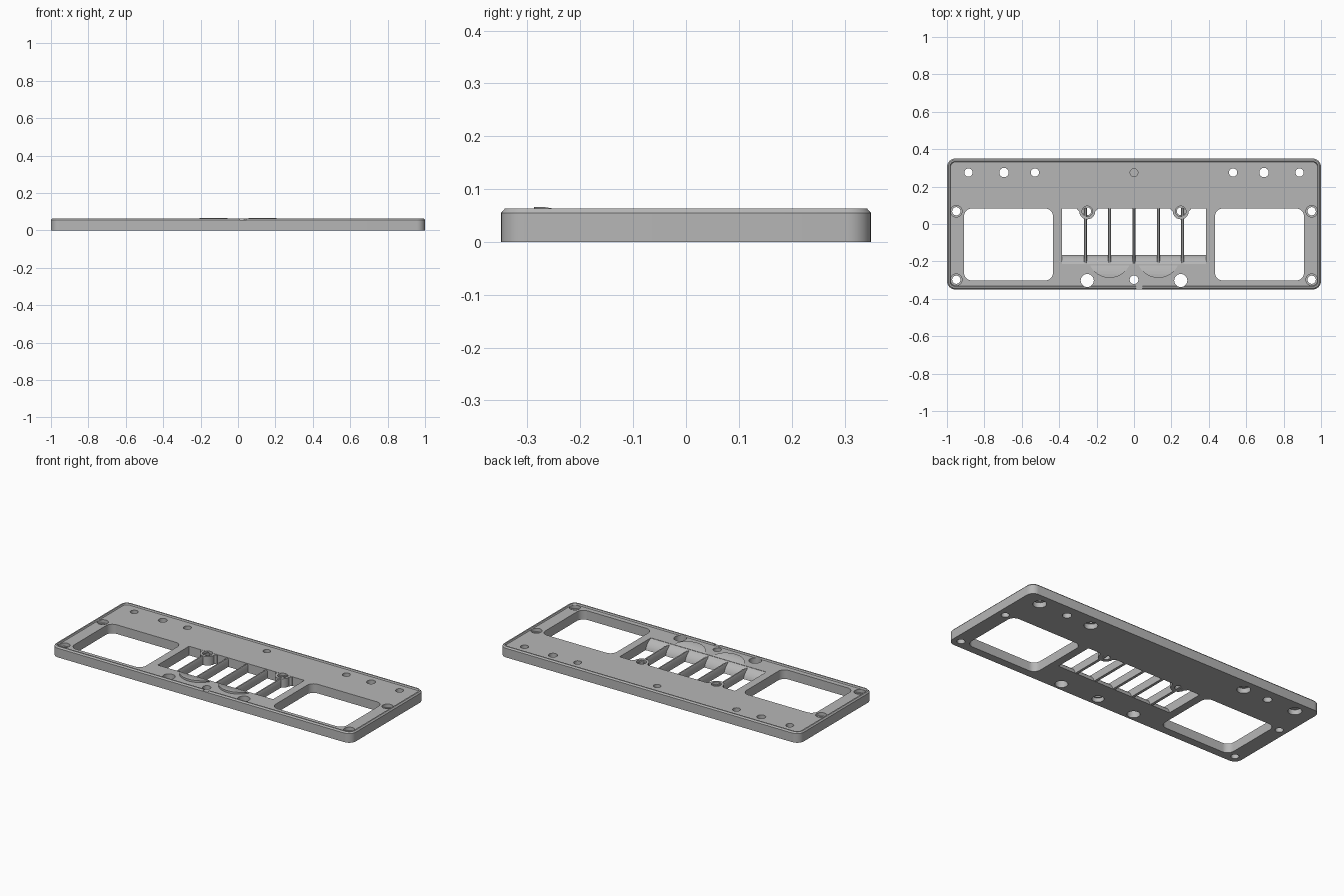
import bpy, bmesh
from math import pi, sin, cos, radians

old = bpy.data.objects.get("Cube")
if old:
    bpy.data.objects.remove(old)

GREY = (0.47, 0.47, 0.47, 1)
mat = bpy.data.materials.new("matte grey")
mat.use_nodes = True
mat.diffuse_color = GREY
bsdf = mat.node_tree.nodes["Principled BSDF"]
bsdf.inputs["Base Color"].default_value = GREY
bsdf.inputs["Roughness"].default_value = 0.6

FLOOR, TOP = 0.055, 0.063


def rounded(x0, x1, y0, y1, r, seg=8):
    """Outline of a rectangle with rounded corners."""
    pts = []
    corners = ((x1 - r, y1 - r), (x0 + r, y1 - r), (x0 + r, y0 + r), (x1 - r, y0 + r))
    for q, (cx, cy) in enumerate(corners):
        for i in range(seg + 1):
            a = pi / 2 * (q + i / seg)
            pts.append((cx + r * cos(a), cy + r * sin(a)))
    return pts


def circle(x, y, r, n=32):
    return [(x + r * cos(2 * pi * i / n), y + r * sin(2 * pi * i / n)) for i in range(n)]


def loft(name, loops):
    """Closed solid through matching loops of 3D points."""
    bm = bmesh.new()
    rings = [[bm.verts.new(p) for p in loop] for loop in loops]
    n = len(rings[0])
    for a, b in zip(rings, rings[1:]):
        for i in range(n):
            j = (i + 1) % n
            bm.faces.new((a[i], a[j], b[j], b[i]))
    bm.faces.new(rings[0][::-1])
    bm.faces.new(rings[-1])
    bmesh.ops.recalc_face_normals(bm, faces=bm.faces)
    me = bpy.data.meshes.new(name)
    bm.to_mesh(me)
    bm.free()
    me.materials.append(mat)
    ob = bpy.data.objects.new(name, me)
    bpy.context.collection.objects.link(ob)
    return ob


def prism(name, outline, z0, z1):
    return loft(name, [[(x, y, z) for x, y in outline] for z in (z0, z1)])


def side_prism(name, profile, x0, x1):
    """Extrude a y-z profile along x."""
    return loft(name, [[(x, y, z) for y, z in profile] for x in (x0, x1)])


def combine(ob, tool, operation="DIFFERENCE"):
    mod = ob.modifiers.new("combine", "BOOLEAN")
    mod.operation, mod.object, mod.solver = operation, tool, "EXACT"
    bpy.context.view_layer.objects.active = ob
    bpy.ops.object.modifier_apply(modifier=mod.name)
    bpy.data.objects.remove(tool)


def cut(outline, z0=-0.1, z1=0.2):
    combine(plate, prism("cutter", outline, z0, z1))


# Plate with chamfered raised rim around a shallow recess
steps = ((0, 0), (0, FLOOR), (0.007, TOP), (0.015, TOP), (0.019, FLOOR))
plate = loft("plate", [
    [(x, y, z) for x, y in rounded(d - 1, 1 - d, d - 0.35, 0.35 - d, 0.045 - d)]
    for d, z in steps])

# Side windows and central vent opening
for x0, x1 in ((-0.909, -0.433), (0.433, 0.909)):
    cut(rounded(x0, x1, -0.302, 0.083, 0.042))
cut([(-0.385, -0.215), (0.385, -0.215), (0.385, 0.083), (-0.385, 0.083)])

# Screw bosses on the back wall of the vent
for s in (-1, 1):
    cx = s * 0.25
    arc = [(cx + 0.043 * cos(a), 0.068 + 0.043 * sin(a))
           for a in (radians(180 + 15 * i) for i in range(13))]
    outline = [(cx - 0.055, 0.1), (cx - 0.055, 0.08)] + arc + [(cx + 0.055, 0.08), (cx + 0.055, 0.1)]
    combine(plate, prism("boss", outline, 0, FLOOR - 0.001), "UNION")

# Drilled holes
for s in (-1, 1):
    for y in (0.068, -0.298):
        cut(circle(s * 0.95, y, 0.022))
        cut(circle(s * 0.95, y, 0.031), 0.035, 0.2)
    for x in (0.53, 0.885):
        cut(circle(s * x, 0.275, 0.022))
        cut(circle(s * x, 0.275, 0.037), -0.1, 0.03)
    cut(circle(s * 0.695, 0.275, 0.025))
    cut(circle(s * 0.25, -0.302, 0.035))
    cut(circle(s * 0.25, 0.068, 0.021))
    cut(circle(s * 0.25, 0.068, 0.028), 0.04, 0.2)
cut(circle(0, -0.298, 0.023))
cut(circle(0, -0.298, 0.033), -0.1, 0.025)
cut(circle(0, 0.275, 0.021), 0.03, 0.2)

# Small notch in the front rim
cut([(0.01, -0.4), (0.045, -0.4), (0.045, -0.325), (0.01, -0.325)], FLOOR + 0.001, 0.2)

# Curved ramp along the front of the vent
curve = [(-0.165, 0), (-0.169, 0.012), (-0.175, 0.023), (-0.184, 0.034),
         (-0.196, 0.044), (-0.212, 0.052), (-0.23, 0.058), (-0.25, 0.063),
         (-0.268, 0.066), (-0.3, 0.067)]
parts = [plate]
ramp_profile = [(-0.217, 0)] + curve[:6] + [(-0.217, 0.054)]
parts.append(side_prism("ramp", ramp_profile, -0.385, 0.385))

# Two arched lips where the ramp rises above the plate
for s, side in ((-1, "right"), (1, "left")):
    lip = side_prism(side + "_lip", [(-0.3, 0.045)] + curve[4:], s * 0.13 - 0.15, s * 0.13 + 0.15)
    combine(lip, prism("cutter", circle(s * 0.13, -0.173, 0.115, 64), 0, 0.2), "INTERSECT")
    parts.append(lip)

# Vent fins
for i in range(-2, 3):
    x = i * 0.13
    end = [(x - 0.008, 0.001), (x + 0.008, 0.001), (x + 0.008, 0.044),
           (x + 0.004, 0.051), (x - 0.004, 0.051), (x - 0.008, 0.044)]
    parts.append(loft("vent_fin", [[(px, y, pz) for px, pz in end] for y in (-0.212, 0.086)]))

# Smooth curved walls, keep edges crisp
bpy.ops.object.select_all(action="DESELECT")
for ob in parts:
    ob.select_set(True)
bpy.context.view_layer.objects.active = plate
bpy.ops.object.shade_smooth_by_angle(angle=radians(30))
